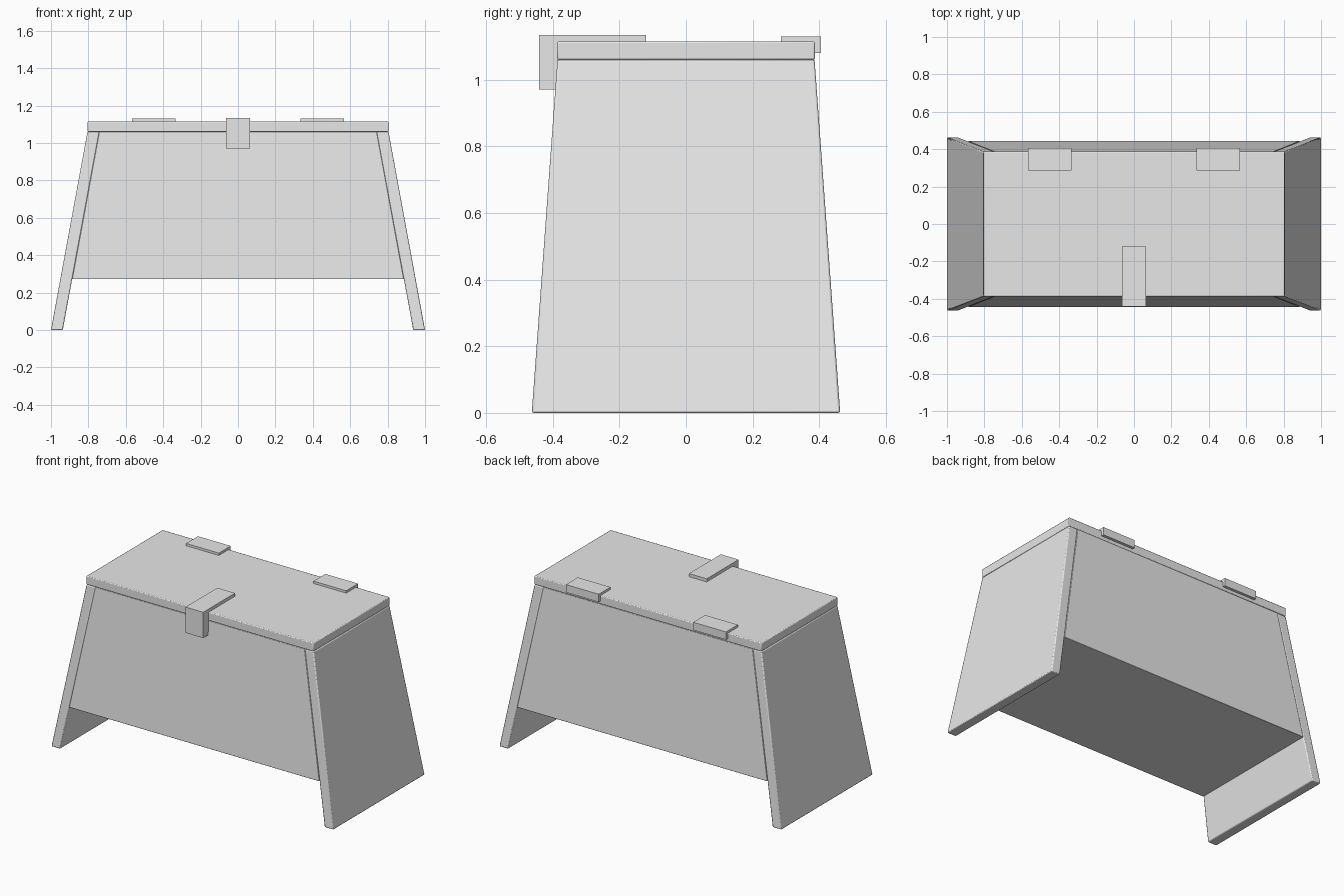
import bpy, bmesh

if "Cube" in bpy.data.objects:
    bpy.data.objects.remove(bpy.data.objects["Cube"])

grey = bpy.data.materials.new("light_grey")
grey.diffuse_color = (0.8, 0.8, 0.8, 1)
grey.use_nodes = True
grey.node_tree.nodes["Principled BSDF"].inputs["Base Color"].default_value = grey.diffuse_color

HALF_D0, HALF_D1 = 0.463, 0.386   # half depth at floor and under the lid
TOP = 1.06


def depth(z):
    return HALF_D0 + (HALF_D1 - HALF_D0) * z / TOP


def outer(z):
    return 1.0 - 0.195 * z / TOP


def finish(name, bm, bevel=0.0):
    bmesh.ops.recalc_face_normals(bm, faces=bm.faces)
    mesh = bpy.data.meshes.new(name)
    bm.to_mesh(mesh)
    bm.free()
    mesh.materials.append(grey)
    obj = bpy.data.objects.new(name, mesh)
    bpy.context.collection.objects.link(obj)
    if bevel:
        mod = obj.modifiers.new("soft_edges", 'BEVEL')
        mod.width = bevel
        mod.segments = 2
        bpy.context.view_layer.objects.active = obj
        obj.select_set(True)
        bpy.ops.object.shade_smooth_by_angle()
        obj.select_set(False)
    return obj


def frustum(name, low, high, bevel):
    """Solid between two rectangles, each given as (x0, x1, half_depth, z)."""
    bm = bmesh.new()
    rings = [[bm.verts.new(p) for p in
              ((x0, -d, z), (x1, -d, z), (x1, d, z), (x0, d, z))]
             for x0, x1, d, z in (low, high)]
    a, b = rings
    bm.faces.new(a)
    bm.faces.new(b)
    for i in range(4):
        j = (i + 1) % 4
        bm.faces.new((a[i], a[j], b[j], b[i]))
    return finish(name, bm, bevel)


def bracket(name, profile, x0, x1):
    """Extrude a (y, z) outline along x."""
    bm = bmesh.new()
    face = bm.faces.new([bm.verts.new((x0, y, z)) for y, z in profile])
    ext = bmesh.ops.extrude_face_region(bm, geom=[face])
    verts = [g for g in ext["geom"] if isinstance(g, bmesh.types.BMVert)]
    bmesh.ops.translate(bm, verts=verts, vec=(x1 - x0, 0, 0))
    return finish(name, bm)


# Slanted side panels that act as legs
T = 0.063
for side, label in ((-1, "left"), (1, "right")):
    ends = []
    for z in (0.0, TOP):
        xs = sorted((side * outer(z), side * (outer(z) - T)))
        ends.append((xs[0], xs[1], depth(z), z))
    frustum(label + "_leg_panel", ends[0], ends[1], 0.006)

# Chest body between the panels
LOW = 0.272
w0, w1 = outer(LOW) - T, outer(TOP) - T
frustum("chest_body", (-w0, w0, depth(LOW), LOW), (-w1, w1, depth(TOP), TOP), 0.003)

# Lid
frustum("lid", (-0.805, 0.805, 0.387, TOP), (-0.805, 0.805, 0.387, 1.115), 0.005)

# Front latch
bracket("latch", [(-0.442, 0.97), (-0.385, 0.97), (-0.385, 1.105),
                  (-0.12, 1.105), (-0.12, 1.135), (-0.442, 1.135)], -0.063, 0.063)

# Rear hinges
for side, label in ((-1, "left"), (1, "right")):
    x0, x1 = sorted((side * 0.335, side * 0.567))
    bracket(label + "_hinge", [(0.405, 1.08), (0.383, 1.08), (0.383, 1.108),
                               (0.285, 1.108), (0.285, 1.13), (0.405, 1.13)], x0, x1)
